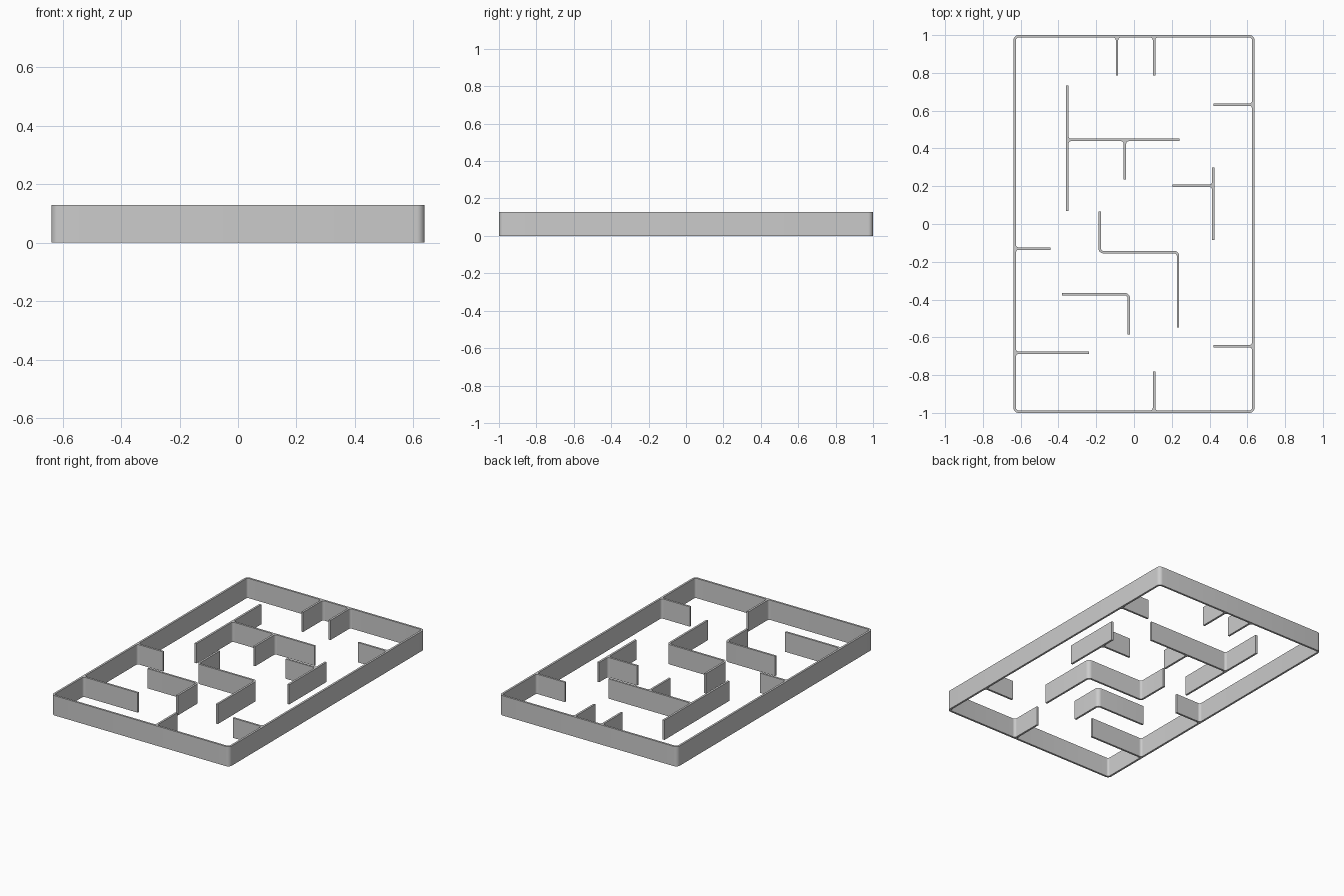
import bpy, bmesh, math
from mathutils import Vector

if "Cube" in bpy.data.objects:
    bpy.data.objects.remove(bpy.data.objects["Cube"])

H = 0.128      # wall height
T = 0.013      # wall thickness
R = 0.02       # bend radius along the centre line
F = 0.014      # fillet radius at T-junctions


def rounded(points, closed):
    """Replace each bend of a path by a small arc."""
    pts = [Vector(p) for p in points]
    n, out = len(pts), []
    for i, p in enumerate(pts):
        if not closed and i in (0, n - 1):
            out.append(p)
            continue
        a = (pts[i - 1] - p).normalized()
        b = (pts[(i + 1) % n] - p).normalized()
        centre = p + (a + b) * R
        for k in range(7):
            t = k / 6 * math.pi / 2
            out.append(centre - b * R * math.cos(t) - a * R * math.sin(t))
    return out


def finish(bm, name):
    bmesh.ops.recalc_face_normals(bm, faces=bm.faces)
    mesh = bpy.data.meshes.new(name)
    bm.to_mesh(mesh)
    bm.free()
    ob = bpy.data.objects.new(name, mesh)
    bpy.context.collection.objects.link(ob)
    bpy.ops.object.select_all(action='DESELECT')
    ob.select_set(True)
    bpy.context.view_layer.objects.active = ob
    bpy.ops.object.shade_smooth_by_angle(angle=math.radians(30))


def wall(name, points, closed=False):
    """Sweep a thin upright rectangle along a path."""
    path = rounded(points, closed)
    n = len(path)
    bm = bmesh.new()
    rings = []
    for i, p in enumerate(path):
        d0 = p - path[i - 1] if closed or i > 0 else path[1] - p
        d1 = path[(i + 1) % n] - p if closed or i < n - 1 else d0
        d0, d1 = d0.normalized(), d1.normalized()
        t = (d0 + d1).normalized()
        s = Vector((-t.y, t.x)) * (T / 2 / t.dot(d0))
        rings.append([bm.verts.new((q.x, q.y, z)) for q, z in
                      ((p + s, 0), (p - s, 0), (p - s, H), (p + s, H))])
    for i in range(n if closed else n - 1):
        a, b = rings[i], rings[(i + 1) % n]
        for k in range(4):
            bm.faces.new((a[k], a[(k + 1) % 4], b[(k + 1) % 4], b[k]))
    if not closed:
        bm.faces.new(rings[0])
        bm.faces.new(rings[-1])
    finish(bm, name)


def fillets(name, x, y, dx, dy):
    """Concave fillets where a wall leaves another in direction (dx, dy)."""
    d, base = Vector((dx, dy)), Vector((x, y))
    bm = bmesh.new()
    for side in (-1, 1):
        s = Vector((-dy, dx)) * side
        corner = base + (d + s) * T / 2
        centre = corner + (d + s) * F
        prof = [corner]
        for k in range(6):
            a = k / 5 * math.pi / 2
            prof.append(centre - d * F * math.cos(a) - s * F * math.sin(a))
        lo, hi = ([bm.verts.new((p.x, p.y, z)) for p in prof] for z in (0, H))
        for k in range(7):
            j = (k + 1) % 7
            bm.faces.new((lo[k], lo[j], hi[j], hi[k]))
        for k in range(1, 6):
            bm.faces.new((lo[0], lo[k], lo[k + 1]))
            bm.faces.new((hi[0], hi[k], hi[k + 1]))
    finish(bm, name)


# Outer frame
X, Y = 0.638 - T / 2, 1 - T / 2
wall("outer_frame", [(-X, -Y), (X, -Y), (X, Y), (-X, Y)], closed=True)

# Free-standing inner walls
wall("long_wall", [(-0.353, 0.733), (-0.353, 0.07)])
wall("right_wall", [(0.42, 0.298), (0.42, -0.085)])
wall("zigzag_wall", [(-0.182, 0.066), (-0.182, -0.149), (0.233, -0.149), (0.233, -0.549)])
wall("corner_wall", [(-0.382, -0.372), (-0.028, -0.372), (-0.028, -0.584)])

# Walls branching off another wall: start, end
branches = {
    "back_stub_left": ((-0.09, Y), (-0.09, 0.785)),
    "back_stub_right": ((0.106, Y), (0.106, 0.785)),
    "right_stub_back": ((X, 0.632), (0.42, 0.632)),
    "right_stub_front": ((X, -0.647), (0.42, -0.647)),
    "left_stub_back": ((-X, -0.13), (-0.442, -0.13)),
    "left_stub_front": ((-X, -0.682), (-0.237, -0.682)),
    "front_stub": ((0.106, -Y), (0.106, -0.782)),
    "cross_wall": ((-0.353, 0.445), (0.24, 0.445)),
    "cross_wall_stub": ((-0.048, 0.445), (-0.048, 0.235)),
    "right_wall_stub": ((0.42, 0.202), (0.205, 0.202)),
}
for name, (a, b) in branches.items():
    wall(name, [a, b])
    d = (Vector(b) - Vector(a)).normalized()
    fillets(name + "_fillets", a[0], a[1], round(d.x), round(d.y))
